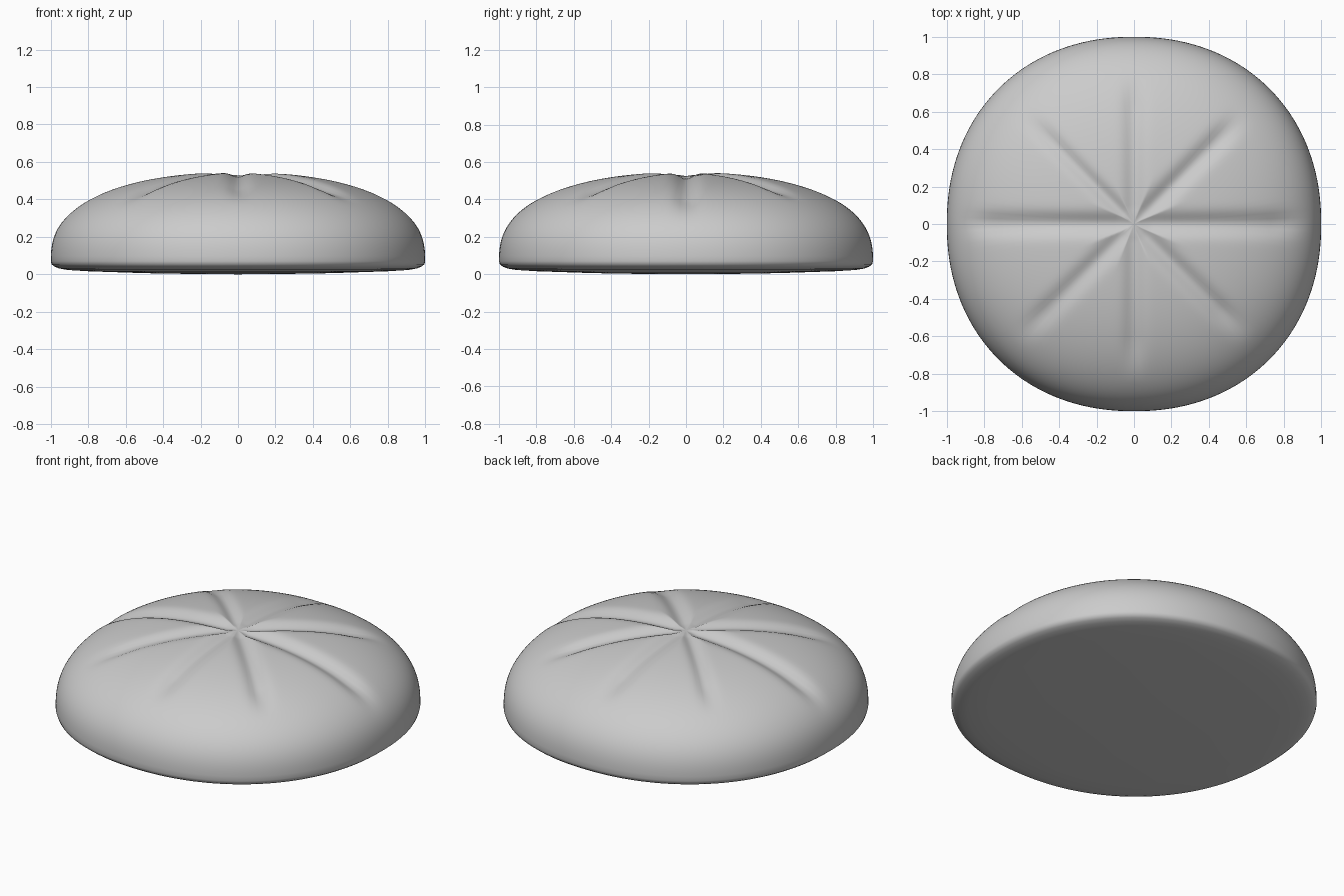
import bpy, bmesh
from math import sin, cos, pi, exp

if "Cube" in bpy.data.objects:
    bpy.data.objects.remove(bpy.data.objects["Cube"])

SEG, DOME = 160, 56


def smooth(a, b, x):
    t = min(max((x - a) / (b - a), 0), 1)
    return t * t * (3 - 2 * t)


def outline(a):
    # slightly squared circle
    n = 2.14
    return (abs(cos(a)) ** n + abs(sin(a)) ** n) ** (-1 / n)


# crease: direction (angle), width, depth, radius where it fades out
CREASES = [(0, 0.055, 0.034, 0.98), (pi, 0.055, 0.034, 0.98),
           (pi / 2, 0.05, 0.024, 0.85), (-pi / 2, 0.05, 0.024, 0.85),
           (pi / 4, 0.05, 0.03, 0.86), (3 * pi / 4, 0.04, 0.024, 0.86),
           (-pi / 4, 0.05, 0.03, 0.88), (-3 * pi / 4, 0.05, 0.024, 0.9)]


def crease(x, y):
    d = 0
    for a, w, depth, end in CREASES:
        along = x * cos(a) + y * sin(a)
        across = -x * sin(a) + y * cos(a)
        if along < -0.05:
            continue
        fade = 1 - smooth(end - 0.25, end, along)
        d = max(d, depth * fade * exp(-(across / w) ** 2) * smooth(-0.05, 0.08, along))
    return max(d, 0.022 * exp(-(x * x + y * y) / 0.006))


# Profile: domed crust, rounded lower lip, nearly flat underside
profile = []
for i in range(1, DOME + 1):
    t = pi / 2 * i / DOME
    profile.append((sin(t) ** (2 / 2.2), 0.07 + 0.477 * max(cos(t), 0) ** (2 / 2.5)))
profile += [(0.995, 0.053), (0.98, 0.041), (0.955, 0.031), (0.91, 0.023),
            (0.8, 0.016), (0.5, 0.006), (0.2, 0.001)]

# Bread loaf
bm = bmesh.new()
rings = []
for k, (r, z) in enumerate(profile):
    ring = []
    for j in range(SEG):
        a = 2 * pi * j / SEG
        f = r * (1 + (outline(a) - 1) * smooth(0, 0.6, r))
        x, y = f * cos(a), f * sin(a)
        dz = crease(x, y) if k < DOME - 1 else 0
        ring.append(bm.verts.new((x, y, z - dz)))
    rings.append(ring)
for lo, hi in zip(rings, rings[1:]):
    for j in range(SEG):
        n = (j + 1) % SEG
        bm.faces.new((lo[j], hi[j], hi[n], lo[n]))
top = bm.verts.new((0, 0, 0.547 - crease(0, 0)))
bottom = bm.verts.new((0, 0, 0))
for j in range(SEG):
    n = (j + 1) % SEG
    bm.faces.new((top, rings[0][j], rings[0][n]))
    bm.faces.new((bottom, rings[-1][n], rings[-1][j]))
bmesh.ops.recalc_face_normals(bm, faces=bm.faces)
for f in bm.faces:
    f.smooth = True
mesh = bpy.data.meshes.new("bread_loaf")
bm.to_mesh(mesh)
bm.free()
loaf = bpy.data.objects.new("bread_loaf", mesh)
bpy.context.collection.objects.link(loaf)
